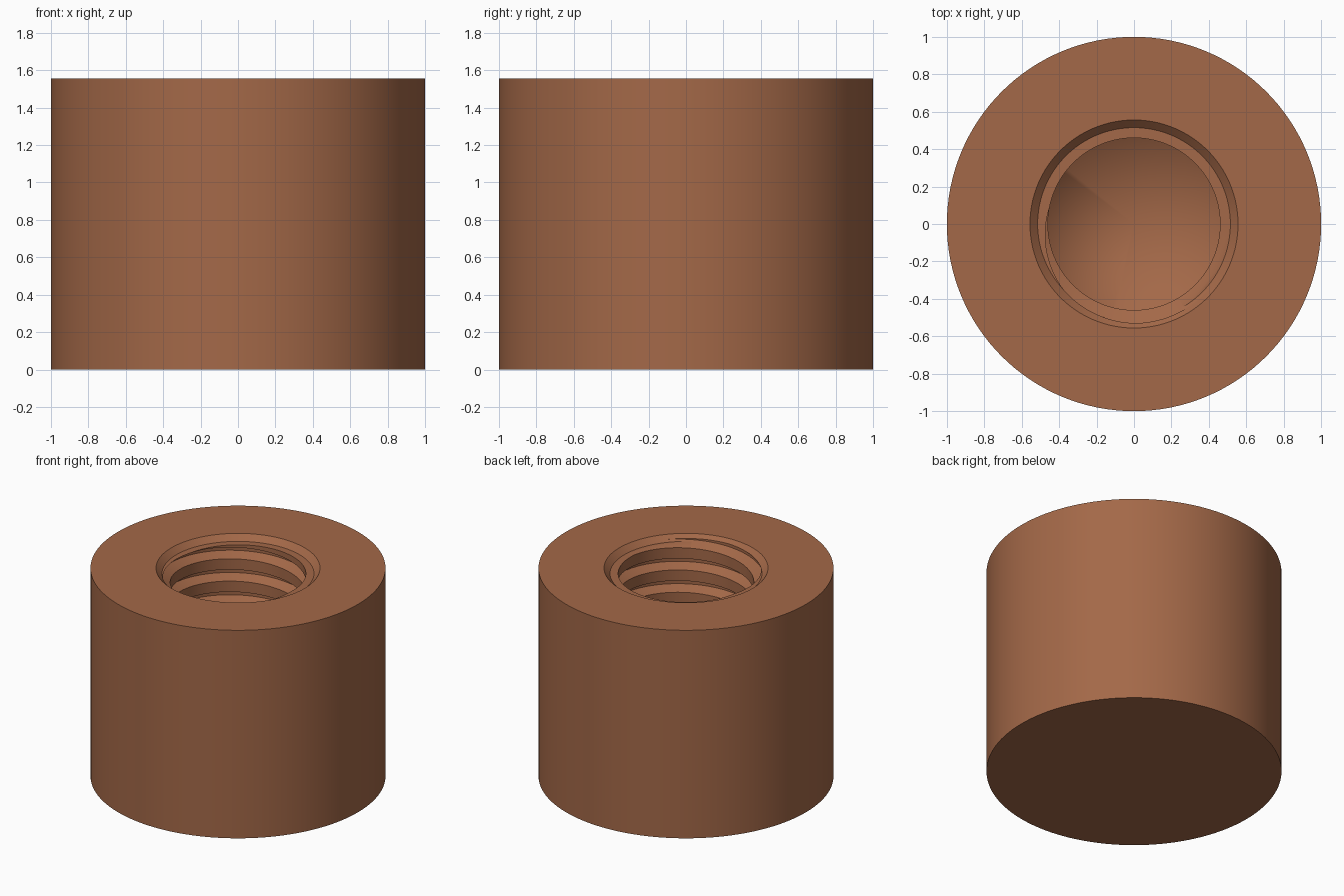
import bpy, bmesh, math
from mathutils import Vector

cube = bpy.data.objects.get("Cube")
if cube:
    bpy.data.objects.remove(cube, do_unlink=True)

SEGMENTS = 128
HEIGHT = 1.556
PITCH = 1 / 6
MINOR, ROOT = 0.46, 0.53           # thread crest and root radii
HALF_ROOT, HALF_OPEN = 0.011, 0.043  # half widths of the groove
FLOOR, CORE_TOP = 0.47, 1.62       # ends of the straight bore
TIP_DEPTH = 0.27

copper = bpy.data.materials.new("copper brown")
copper.use_nodes = True
colour = (0.37, 0.14, 0.065, 1)
copper.diffuse_color = colour
copper.node_tree.nodes["Principled BSDF"].inputs["Base Color"].default_value = colour


def make_object(name, bm):
    bmesh.ops.recalc_face_normals(bm, faces=bm.faces)
    mesh = bpy.data.meshes.new(name)
    bm.to_mesh(mesh)
    bm.free()
    mesh.materials.append(copper)
    obj = bpy.data.objects.new(name, mesh)
    bpy.context.collection.objects.link(obj)
    return obj


def frustum(name, z0, r0, z1, r1):
    bm = bmesh.new()
    bmesh.ops.create_cone(bm, cap_ends=True, segments=SEGMENTS,
                          radius1=r0, radius2=r1, depth=z1 - z0)
    bmesh.ops.translate(bm, verts=bm.verts, vec=(0, 0, (z0 + z1) / 2))
    return make_object(name, bm)


def groove_centre(turn):
    return 1.514 + PITCH * (turn - 260 / 360)


def bore_radius(z, turn):
    # Helical trapezoid groove, fading out at the bottom of the bore
    u = (z - groove_centre(turn)) / PITCH
    distance = abs(u - round(u)) * PITCH
    depth = (HALF_OPEN - distance) / (HALF_OPEN - HALF_ROOT)
    fade = min(1, max(0, (z - FLOOR) / 0.1))
    return MINOR + (ROOT - MINOR) * min(1, max(0, depth)) * fade


def threaded_core():
    # Solid shape of the drilled and tapped hole, with a conical tip
    bm = bmesh.new()
    offsets = [k * PITCH + o for k in range(-10, 4)
               for o in (-HALF_OPEN, -HALF_ROOT, HALF_ROOT, HALF_OPEN)]
    columns = []
    for i in range(SEGMENTS + 1):
        turn = i / SEGMENTS
        angle = math.tau * (i % SEGMENTS) / SEGMENTS
        column = []
        for offset in offsets:
            z = min(CORE_TOP, max(FLOOR, groove_centre(turn) + offset))
            r = bore_radius(z, turn)
            column.append(bm.verts.new((r * math.cos(angle), r * math.sin(angle), z)))
        columns.append(column)
    tip = bm.verts.new((0, 0, FLOOR - TIP_DEPTH))
    top = bm.verts.new((0, 0, CORE_TOP))
    for a, b in zip(columns, columns[1:]):
        for j in range(len(offsets) - 1):
            bm.faces.new((a[j], b[j], b[j + 1], a[j + 1]))
        bm.faces.new((tip, b[0], a[0]))
        bm.faces.new((top, a[-1], b[-1]))
    bmesh.ops.remove_doubles(bm, verts=bm.verts, dist=1e-5)
    bmesh.ops.triangulate(bm, faces=bm.faces)
    return make_object("thread_cutter", bm)


def cut(target, cutter):
    mod = target.modifiers.new("cut", 'BOOLEAN')
    mod.operation = 'DIFFERENCE'
    mod.solver = 'EXACT'
    mod.object = cutter
    bpy.context.view_layer.objects.active = target
    bpy.ops.object.modifier_apply(modifier=mod.name)
    bpy.data.objects.remove(cutter, do_unlink=True)


# Round body, tapped blind hole, then the chamfered mouth with its flat ledge
body = frustum("threaded_body", 0, 1, HEIGHT, 1)
cut(body, threaded_core())
rise = 0.05
cut(body, frustum("chamfer_cutter", HEIGHT - 0.041, 0.515,
                  HEIGHT + rise, 0.556 + rise))

bpy.ops.object.select_all(action='DESELECT')
body.select_set(True)
bpy.context.view_layer.objects.active = body
bpy.ops.object.shade_smooth_by_angle(angle=math.radians(25))
